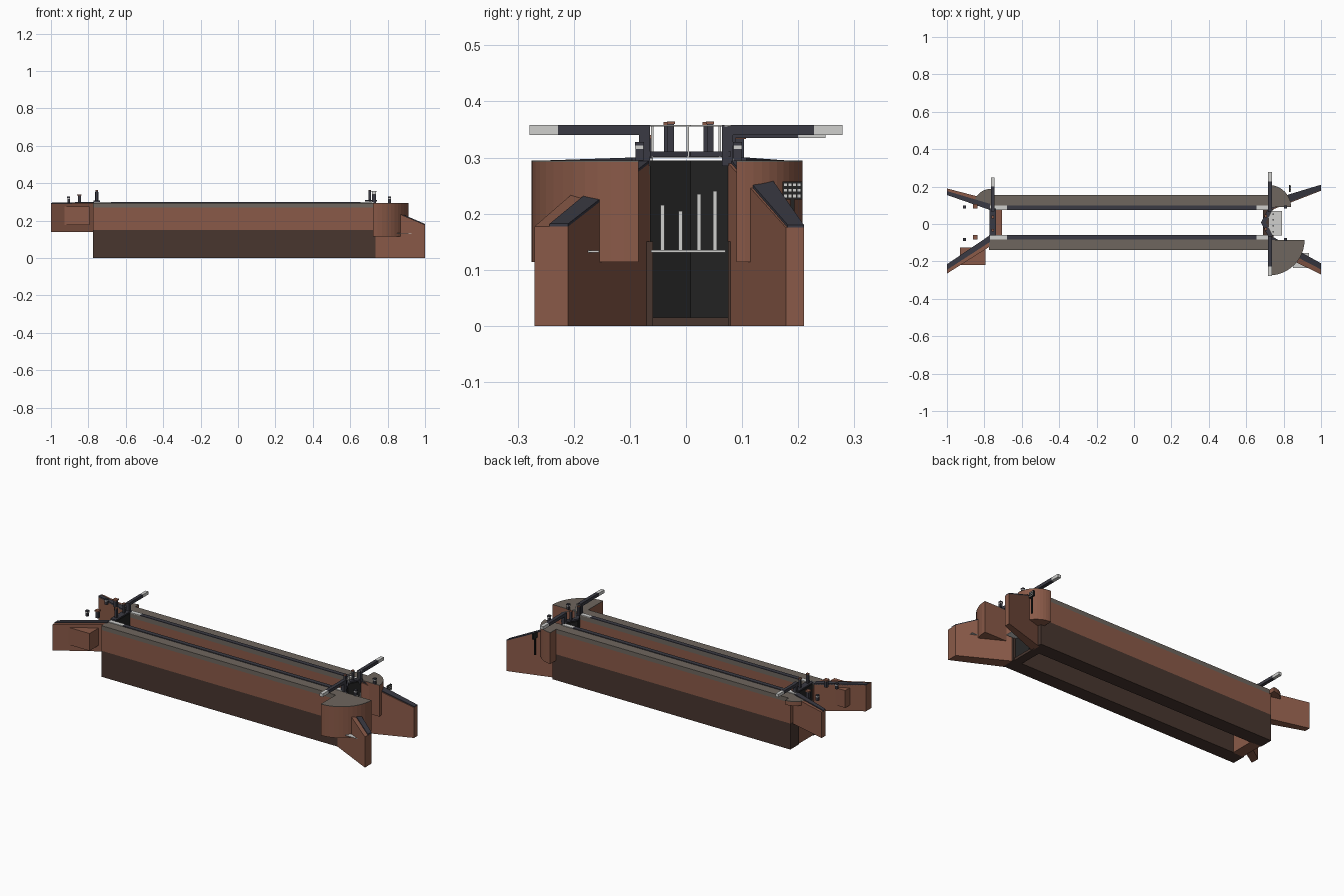
import bpy, bmesh, math

cube = bpy.data.objects.get("Cube")
if cube:
    bpy.data.objects.remove(cube)


def material(name, rgb):
    lin = [((c / 255 + 0.055) / 1.055) ** 2.4 for c in rgb] + [1]
    m = bpy.data.materials.new(name)
    m.use_nodes = True
    m.diffuse_color = lin
    m.node_tree.nodes["Principled BSDF"].inputs["Base Color"].default_value = lin
    return m


BRICK = material("brick", (138, 90, 72))
DARK = material("dark_brick", (72, 54, 47))
STONE = material("stone", (110, 102, 94))
COPING = material("charcoal", (58, 58, 67))
BLACK = material("black_timber", (35, 35, 35))
WHITE = material("pale_grey", (208, 208, 206))
CY = 0.008      # chamber centre line
TOP = 0.295     # quay level


def prism(name, pts, z0, tops, mat):
    """Upright solid on a plan outline; tops is one height or one per corner."""
    if not isinstance(tops, (list, tuple)):
        tops = [tops] * len(pts)
    bottoms = z0 if isinstance(z0, (list, tuple)) else [z0] * len(pts)
    bm = bmesh.new()
    lo = [bm.verts.new((x, y, z)) for (x, y), z in zip(pts, bottoms)]
    hi = [bm.verts.new((x, y, z)) for (x, y), z in zip(pts, tops)]
    bm.faces.new(lo[::-1])
    bm.faces.new(hi)
    n = len(pts)
    for i in range(n):
        j = (i + 1) % n
        bm.faces.new((lo[i], lo[j], hi[j], hi[i]))
    bmesh.ops.recalc_face_normals(bm, faces=bm.faces)
    me = bpy.data.meshes.new(name)
    bm.to_mesh(me)
    bm.free()
    me.materials.append(mat)
    ob = bpy.data.objects.new(name, me)
    bpy.context.collection.objects.link(ob)
    return ob


def box(name, xs, ys, zs, mat):
    (x0, x1), (y0, y1) = sorted(xs), sorted(ys)
    return prism(name, [(x0, y0), (x1, y0), (x1, y1), (x0, y1)], zs[0], zs[1], mat)


def post(name, x, y, w, z0, z1, mat):
    return box(name, (x - w / 2, x + w / 2), (y - w / 2, y + w / 2), (z0, z1), mat)


def quarter(name, cx, cy, r, a0, z0, z1):
    """Quarter-round brick pier with a stone top."""
    arc = [(cx + r * math.cos(math.radians(a0 + t * 7.5)),
            cy + r * math.sin(math.radians(a0 + t * 7.5))) for t in range(13)]
    pts = [(cx, cy)] + arc
    if z0 < z1 - 0.01:
        prism(name + "_pier", pts, z0, z1 - 0.003, BRICK)
    prism(name + "_top", pts, z1 - 0.003, z1, STONE)


def wing(name, near, far, z0, z_near, z_far, strip):
    """Splayed wall; near and far are (x, y_a, y_b); strip is the capped part."""
    def at(end, t):
        return (end[0], end[1] + (end[2] - end[1]) * t)
    prism(name + "_wall", [at(near, 0), at(far, 0), at(far, 1), at(near, 1)],
          z0, [z_near, z_far, z_far, z_near], BRICK)
    a, b = strip
    zs = [z_near, z_far, z_far, z_near]
    prism(name + "_cap", [at(near, a), at(far, a), at(far, b), at(near, b)],
          [z - 0.004 for z in zs], [z + 0.005 for z in zs], COPING)


# Chamber walls with stone quays and edge coping
for side, s in (("front", -1), ("back", 1)):
    inner, edge, outer = (CY + s * d for d in (0.067, 0.092, 0.147))
    box(side + "_lower_wall", (-0.775, 0.745), (inner, outer), (0, 0.15), DARK)
    box(side + "_upper_wall", (-0.775, 0.725), (inner, outer), (0.15, 0.27), BRICK)
    box(side + "_quay", (-0.775, 0.725), (inner, outer), (0.27, TOP), STONE)
    for part, xs, mat in (("edge_coping", (-0.68, 0.655), COPING),
                          ("upper_landing", (-0.775, -0.68), WHITE),
                          ("lower_landing", (0.655, 0.725), WHITE)):
        box(side + "_" + part, xs, (inner, edge), (TOP, TOP + 0.004), mat)

# Wing walls
wing("lower_front_wing", (0.735, -0.065, -0.14), (1, -0.21, -0.27), 0, 0.29, 0.177, (0, 0.55))
wing("lower_back_wing", (0.735, 0.075, 0.13), (1, 0.178, 0.21), 0, 0.29, 0.175, (0.1, 1))
wing("upper_front_wing", (-0.77, -0.06, -0.12), (-1, -0.215, -0.265), 0.14, TOP, 0.29, (0, 0.6))
wing("upper_back_wing", (-0.77, 0.075, 0.13), (-1, 0.155, 0.19), 0.14, TOP, 0.29, (0, 0.6))
box("culvert_block", (-0.93, -0.795), (-0.22, -0.125), (0.175, 0.275), BRICK)

# Rounded piers
quarter("lower_front", 0.722, -0.085, 0.19, 270, 0.114, TOP)
quarter("lower_back", 0.722, 0.09, 0.118, 0, 0.114, TOP)
quarter("upper_back", -0.765, 0.095, 0.093, 90, 0.27, TOP)

# Sills
box("upper_sill", (-0.77, -0.705), (CY - 0.07, CY + 0.07), (0, 0.15), BRICK)
box("lower_sill", (0.69, 0.74), (CY - 0.07, CY + 0.07), (0, 0.015), DARK)

# Lower mitre gates with walkway, heel posts and balance beams
for side, s in (("front", -1), ("back", 1)):
    y1 = CY + s * 0.072

    def leaf(name, thick, z0, z1, mat, shift=0):
        a, b = 0.685 + shift, 0.722 + shift
        prism(name, [(a, CY), (b, y1), (b + thick, y1), (a + thick, CY)], z0, z1, mat)
    leaf(side + "_gate_leaf", 0.014, 0.015, TOP, BLACK)
    leaf(side + "_gate_walkway", 0.026, 0.302, 0.311, COPING, -0.006)
    leaf(side + "_gate_handrail", 0.003, 0.355, 0.358, WHITE, 0.018)
    post(side + "_rail_post", 0.725, s * 0.06, 0.004, 0.3, 0.357, WHITE)
    post(side + "_heel_post", 0.727, s * 0.074, 0.02, TOP - 0.01, 0.358, COPING)
    box(side + "_balance_beam", (0.717, 0.737), (s * 0.064, s * 0.228), (0.34, 0.358), COPING)
    box(side + "_beam_tip", (0.717, 0.737), (s * 0.228, s * 0.279), (0.34, 0.358), WHITE)
    post(side + "_gate_paddle_gear", 0.704, CY + s * 0.035, 0.012, 0.305, 0.36, COPING)
    post(side + "_gate_paddle_cap", 0.704, CY + s * 0.035, 0.014, 0.36, 0.364, BRICK)
post("centre_rail_post", 0.705, CY - 0.005, 0.005, 0.3, 0.357, WHITE)

# Service platform with upright rods below the gates
box("service_platform", (0.72, 0.79), (-0.062, 0.07), (0.131, 0.135), WHITE)
for i, (y, z) in enumerate(((-0.042, 0.215), (-0.01, 0.205), (0.023, 0.235), (0.052, 0.24))):
    post(f"paddle_rod_{i}", 0.745, y, 0.007, 0.135, z, WHITE)
box("mooring_plate", (0.85, 0.935), (-0.235, -0.155), (0.131, 0.134), WHITE)

# Single upper gate
box("upper_gate", (-0.768, -0.742), (CY - 0.068, CY + 0.075), (0.14, TOP), BLACK)
box("upper_gate_walkway", (-0.772, -0.738), (CY - 0.07, CY + 0.075), (0.3, 0.308), COPING)
post("upper_heel_post", -0.755, 0.078, 0.02, TOP, 0.352, COPING)
box("upper_balance_beam", (-0.765, -0.747), (0.066, 0.2), (0.335, 0.352), COPING)
box("upper_beam_tip", (-0.765, -0.747), (0.2, 0.249), (0.335, 0.352), WHITE)
for y in (-0.033, 0.037):
    post("upper_paddle_gear", -0.755, y, 0.012, 0.3, 0.358, COPING)
    post("upper_paddle_cap", -0.755, y, 0.015, 0.358, 0.363, BRICK)

# Bollards with a pale band, and ground paddle stands
for x in (-0.905, 0.81):
    for y in (-0.083, 0.092):
        post("bollard", x, y, 0.014, TOP, 0.315, COPING)
        post("bollard_band", x, y, 0.015, 0.315, 0.321, WHITE)
        post("bollard_head", x, y, 0.016, 0.321, 0.328, COPING)
for y in (-0.07, 0.095):
    post("ground_paddle_stand", -0.848, y, 0.016, TOP, 0.333, COPING)
    post("ground_paddle_cap", -0.848, y, 0.024, 0.333, 0.34, BRICK)

# Notice board on a post
box("notice_post", (0.83, 0.836), (0.186, 0.193), (0.13, 0.23), BLACK)
box("notice_board", (0.829, 0.838), (0.172, 0.208), (0.225, 0.257), BLACK)
for i in range(4):
    for j in range(3):
        y, z = 0.175 + i * 0.008, 0.229 + j * 0.01
        box("notice_mark", (0.838, 0.84), (y, y + 0.005), (z, z + 0.005), WHITE)
